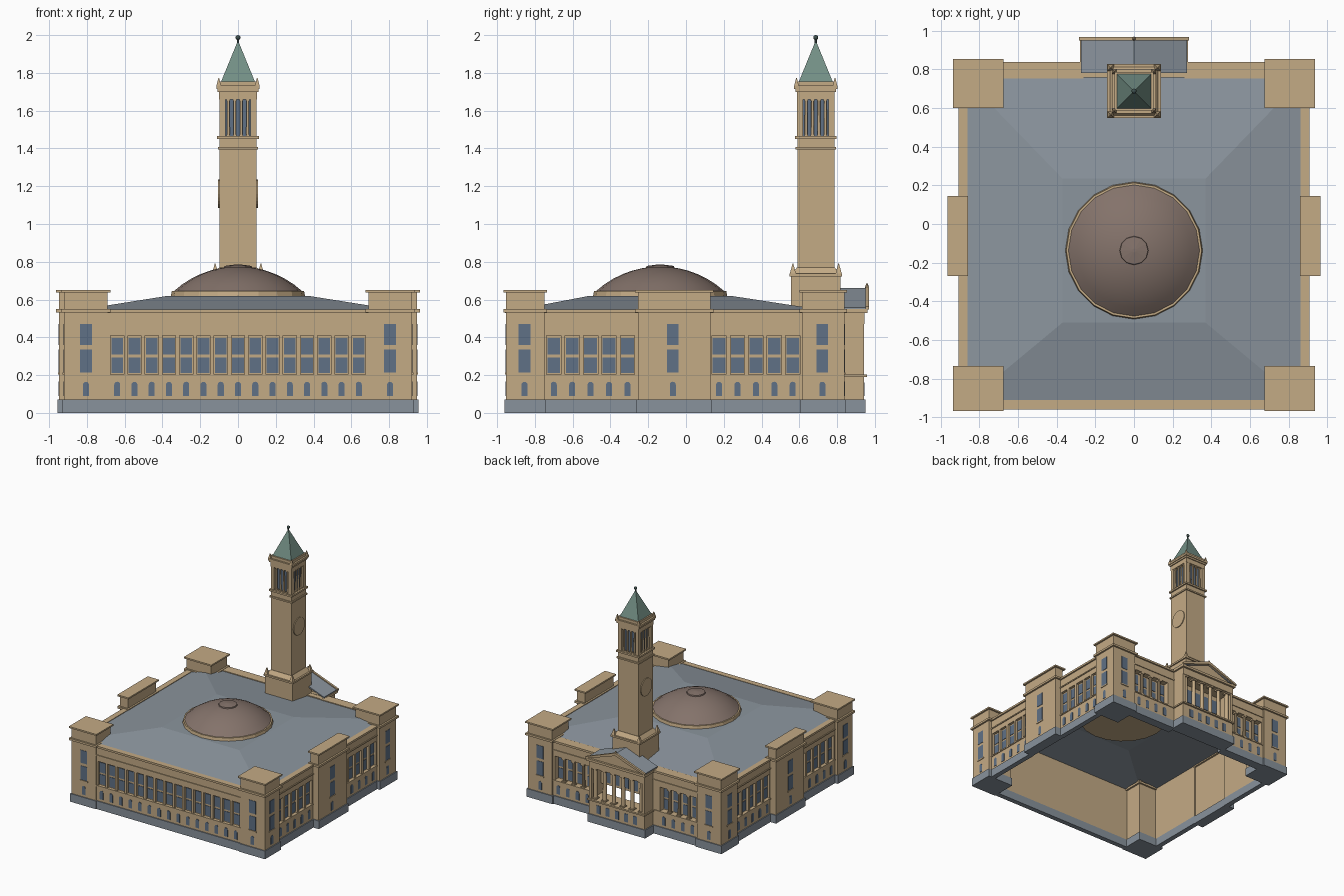
import bpy, bmesh
from math import cos, sin, pi, sqrt
from mathutils import Matrix, Vector

if "Cube" in bpy.data.objects:
    bpy.data.objects.remove(bpy.data.objects["Cube"], do_unlink=True)


def material(name, r, g, b):
    m = bpy.data.materials.new(name)
    m.use_nodes = True
    m.diffuse_color = (r, g, b, 1)
    m.node_tree.nodes["Principled BSDF"].inputs["Base Color"].default_value = (r, g, b, 1)
    return m


SAND = material("sandstone", .55, .405, .235)
STONE = material("grey_base_stone", .25, .29, .335)
ROOF = material("roof_slate", .26, .30, .34)
GLASS = material("blue_glass", .115, .165, .24)
COPPER = material("green_copper", .17, .275, .235)
BROWN = material("dome_brown", .23, .17, .145)
DARK = material("dark_finial", .05, .08, .075)

parts = {}


def part(name, mat):
    """Mesh under construction for a named part."""
    return parts.setdefault(name, (bmesh.new(), mat))[0]


def place(a, u, d, z):
    """Point on the facade turned by a quarter turns: along u, outward d."""
    t = a * pi / 2
    return Vector((u * cos(t) + d * sin(t), u * sin(t) - d * cos(t), z))


def box(bm, x0, x1, y0, y1, z0, z1):
    m = Matrix.Translation(((x0 + x1) / 2, (y0 + y1) / 2, (z0 + z1) / 2))
    size = Matrix.Diagonal((abs(x1 - x0), abs(y1 - y0), abs(z1 - z0), 1))
    bmesh.ops.create_cube(bm, size=1, matrix=m @ size)


def slab(bm, a, u0, u1, d0, d1, z0, z1):
    p, q = place(a, u0, d0, z0), place(a, u1, d1, z1)
    box(bm, p.x, q.x, p.y, q.y, z0, z1)


def block(bm, c, half, z0, z1):
    box(bm, c[0] - half, c[0] + half, c[1] - half, c[1] + half, z0, z1)


def prism(bm, front, back):
    """Solid between two matching outlines."""
    f = [bm.verts.new(p) for p in front]
    b = [bm.verts.new(p) for p in back]
    n = len(f)
    faces = [bm.faces.new(f), bm.faces.new(b[::-1])]
    faces += [bm.faces.new((f[i], b[i], b[(i + 1) % n], f[(i + 1) % n])) for i in range(n)]
    bmesh.ops.recalc_face_normals(bm, faces=faces)


def cone(bm, c, z0, z1, r0, r1, n, turn=0.0):
    m = Matrix.Translation((c[0], c[1], (z0 + z1) / 2)) @ Matrix.Rotation(turn, 4, 'Z')
    bmesh.ops.create_cone(bm, cap_ends=True, segments=n, radius1=r0, radius2=r1,
                          depth=z1 - z0, matrix=m)


def column(bm, c, z0, z1, r):
    cone(bm, c, z0, z1, r, r * .85, 10)
    block(bm, c, r * 1.2, z0, z0 + .012)
    block(bm, c, r * 1.2, z1 - .014, z1)


def arch_window(bm, a, u, d):
    w, z0, z1 = .016, .09, .149
    outline = [(u - w, z0), (u + w, z0)]
    outline += [(u + w * cos(i * pi / 6), z1 + w * sin(i * pi / 6)) for i in range(7)]
    prism(bm, [place(a, p, d + .003, z) for p, z in outline],
          [place(a, p, d - .003, z) for p, z in outline])


# Window walls between the pavilions
def wing(name, a, u0, u1, d, windows, w, depth=.022, thick=.035, round_piers=False):
    wall = part(name + "_wall", SAND)
    trim = part(name + "_trim", SAND)
    glass = part(name + "_windows", GLASS)
    slab(part(name + "_base", STONE), a, u0, u1, d - thick, d + .008, 0, .07)
    slab(wall, a, u0, u1, d - thick, d, .07, .2)
    slab(wall, a, u0, u1, d - thick, d, .41, .535)
    slab(wall, a, u0, u1, d - thick, d - depth, .2, .41)
    slab(trim, a, u0, u1, d - thick, d + .007, .455, .465)
    slab(trim, a, u0, u1, d - thick, d + .013, .53, .547)
    slab(trim, a, u0, u1, d - depth, d + .006, .193, .203)
    edges = [u0] + [u + s * w for u in sorted(windows) for s in (-1, 1)] + [u1]
    for i in range(0, len(edges), 2):
        if round_piers and 0 < i < len(edges) - 2:
            p = place(a, (edges[i] + edges[i + 1]) / 2, d - .017, 0)
            column(trim, p, .2, .41, .014)
        else:
            slab(wall, a, edges[i], edges[i + 1], d - depth, d, .2, .41)
    for u in windows:
        for z0, z1 in ((.21, .294), (.31, .397)):
            slab(glass, a, u - w + .004, u + w - .004, d - depth - .002, d - depth + .004, z0, z1)
        arch_window(glass, a, u, d)


wing("front_wing", 0, -.69, .69, .945, [k * .0914 for k in range(-7, 8)], .035)
near = [-.70 + k * .0975 for k in range(5)]
far = [.175 + k * .0975 for k in range(5)]
for a, s, side in ((1, 1, "left"), (3, -1, "right")):
    for label, run, lo, hi in (("front", near, -.75, -.255), ("rear", far, .13, .615)):
        ends = sorted((s * lo, s * hi))
        wing(f"{side}_{label}_wing", a, *ends, .895, [s * y for y in run], .038)
for s, side in ((1, "right"), (-1, "left")):
    ends = sorted((s * .26, s * .69))
    wing(f"back_{side}_wing", 2, *ends, .825, [s * k * .0914 for k in range(4, 8)], .035,
         .05, .072, True)


# Corner and side pavilions
def pavilion(name, x0, x1, y0, y1, faces):
    def layer(bm, e, z0, z1):
        box(bm, x0 - e, x1 + e, y0 - e, y1 + e, z0, z1)
    layer(part(name + "_base", STONE), .008, 0, .07)
    layer(part(name + "_body", SAND), 0, .07, .54)
    layer(part(name + "_cornice", SAND), .015, .532, .55)
    layer(part(name + "_attic", SAND), 0, .54, .645)
    layer(part(name + "_attic_cap", SAND), .015, .637, .65)
    glass = part(name + "_windows", GLASS)
    for a, u, d in faces:
        for z0, z1 in ((.215, .335), (.36, .47)):
            slab(glass, a, u - .031, u + .031, d - .003, d + .003, z0, z1)
        slab(part(name + "_sills", SAND), a, u - .038, u + .038, d, d + .006, .203, .213)
        arch_window(glass, a, u, d)


for s, a, side in ((1, 1, "left"), (-1, 3, "right")):
    x0, x1 = sorted((s * .69, s * .922))
    pavilion(f"front_{side}_pavilion", x0, x1, -.952, -.75,
             [(0, s * .805, .952), (a, s * -.855, .922)])
    pavilion(f"back_{side}_pavilion", x0, x1, .615, .838,
             [(2, -s * .805, .838), (a, s * .722, .922)])
    x0, x1 = sorted((s * .872, s * .948))
    pavilion(f"{side}_middle_pavilion", x0, x1, -.255, .13, [(a, s * -.07, .948)])

# Main hipped roof with flat top
bm = part("main_roof", ROOF)
low = [bm.verts.new(p) for p in ((-.875, -.93, .54), (.875, -.93, .54), (.875, .757, .54), (-.875, .757, .54))]
top = [bm.verts.new(p) for p in ((-.37, -.51, .62), (.37, -.51, .62), (.37, .235, .62), (-.37, .235, .62))]
bm.faces.new(top)
for i in range(4):
    j = (i + 1) % 4
    bm.faces.new((low[i], low[j], top[j], top[i]))

# Shallow dome
centre, rim, rise = (0, -.137), .345, .135
cone(part("dome_rim", SAND), centre, .61, .645, .357, .35, 20)
bm = part("dome", BROWN)
ball = (rim ** 2 + rise ** 2) / (2 * rise)
steps = 7
for k in range(steps):
    r0, r1 = rim * (1 - k / steps), rim * (1 - (k + 1) / steps)
    z0, z1 = (.64 + rise - ball + sqrt(ball ** 2 - r * r) for r in (r0, r1))
    bmesh.ops.create_cone(bm, cap_ends=False, segments=20, radius1=r0, radius2=max(r1, .001),
                          depth=z1 - z0, matrix=Matrix.Translation((*centre, (z0 + z1) / 2)))
bmesh.ops.remove_doubles(bm, verts=bm.verts, dist=.0005)
cone(part("dome_cap", BROWN), centre, .76, .778, .077, .072, 12)
cone(part("dome_cap", BROWN), centre, .778, .786, .072, .01, 12)

# Entrance portico
box(part("portico_base", STONE), -.275, .275, .8, .95, 0, .07)
bm = part("portico_body", SAND)
box(bm, -.265, .265, .8, .942, .07, .195)
box(bm, -.265, .265, .8, .945, .47, .535)
box(bm, -.265, .265, .757, .815, .29, .548)
box(bm, -.275, .275, .8, .957, .19, .203)
box(bm, -.28, .28, .8, .962, .53, .55)
for s in (-1, 1):
    box(bm, s * .24, s * .265, .757, .942, .19, .48)
for k in range(6):
    column(part("portico_columns", SAND), (-.22 + k * .088, .918), .2, .472, .018)
for k in range(5):
    u = -.176 + k * .088
    slab(part("portico_windows", GLASS), 2, u - .018, u + .018, .939, .945, .09, .16)
    slab(part("portico_windows", GLASS), 2, u - .026, u + .026, .812, .818, .31, .43)


def gable(bm, outline, y0, y1):
    prism(bm, [(x, y0, z) for x, z in outline], [(x, y1, z) for x, z in outline])


gable(part("portico_tympanum", SAND), [(-.26, .548), (.26, .548), (0, .645)], .83, .945)
for s in (-1, 1):
    gable(part("portico_roof", ROOF), [(s * .275, .548), (s * .275, .558), (0, .662), (0, .648)], .78, .955)
    gable(part("portico_raking_cornice", SAND),
          [(s * .284, .548), (s * .284, .564), (0, .67), (0, .645)], .95, .968)
cone(part("portico_raking_cornice", SAND), (0, .958), .66, .685, .012, .004, 6)

# Clock tower
C = (0, .687)
bm = part("tower_pedestal", SAND)
block(bm, C, .13, .53, .725)
block(bm, C, .14, .722, .737)
cone(bm, C, .737, .77, .125 * sqrt(2), .1 * sqrt(2), 4, pi / 4)
bm = part("tower_shaft", SAND)
block(bm, C, .098, .73, 1.465)
for half, z0, z1 in ((.107, 1.395, 1.408), (.11, 1.45, 1.465), (.1, 1.66, 1.705),
                     (.108, 1.7, 1.715), (.115, 1.715, 1.732), (.1, 1.73, 1.755)):
    block(part("tower_bands", SAND), C, half, z0, z1)
corners = [(i, j) for i in (-1, 1) for j in (-1, 1)]
for i, j in corners:
    block(part("belfry_piers", SAND), (i * .083, C[1] + j * .083), .016, 1.46, 1.67)
    cone(part("pedestal_corner_ornaments", SAND), (i * .121, C[1] + j * .121),
         .735, .79, .024, .003, 4, pi / 4)
    cone(part("cornice_corner_ornaments", SAND), (i * .102, C[1] + j * .102),
         1.73, 1.772, .018, .003, 4, pi / 4)
block(part("belfry_glass", GLASS), C, .074, 1.46, 1.665)
for a in range(4):
    for k in range(4):
        p = place(a, (k - 1.5) * .034, .086, 0)
        column(part("belfry_columns", SAND), (p.x, p.y + C[1]), 1.463, 1.665, .008)
for s in (-1, 1):
    m = Matrix.Translation((s * .099, C[1], 1.16)) @ Matrix.Rotation(pi / 2, 4, 'Y')
    bmesh.ops.create_cone(part("clock_discs", SAND), cap_ends=True, segments=24, radius1=.075,
                          radius2=.075, depth=.012, matrix=m)

# Copper spire and finial
cone(part("spire", COPPER), C, 1.75, 1.965, .091 * sqrt(2), .004, 4, pi / 4)
cone(part("finial", DARK), C, 1.95, 1.98, .007, .005, 8)
bmesh.ops.create_uvsphere(part("finial", DARK), u_segments=12, v_segments=8, radius=.013,
                          matrix=Matrix.Translation((*C, 1.987)))

# Turn the collected parts into objects
for name, (bm, mat) in parts.items():
    mesh = bpy.data.meshes.new(name)
    bm.to_mesh(mesh)
    bm.free()
    mesh.materials.append(mat)
    obj = bpy.data.objects.new(name, mesh)
    bpy.context.collection.objects.link(obj)
    if name in ("dome", "finial") or "columns" in name:
        bpy.ops.object.select_all(action='DESELECT')
        obj.select_set(True)
        bpy.context.view_layer.objects.active = obj
        bpy.ops.object.shade_smooth_by_angle(angle=.7)
